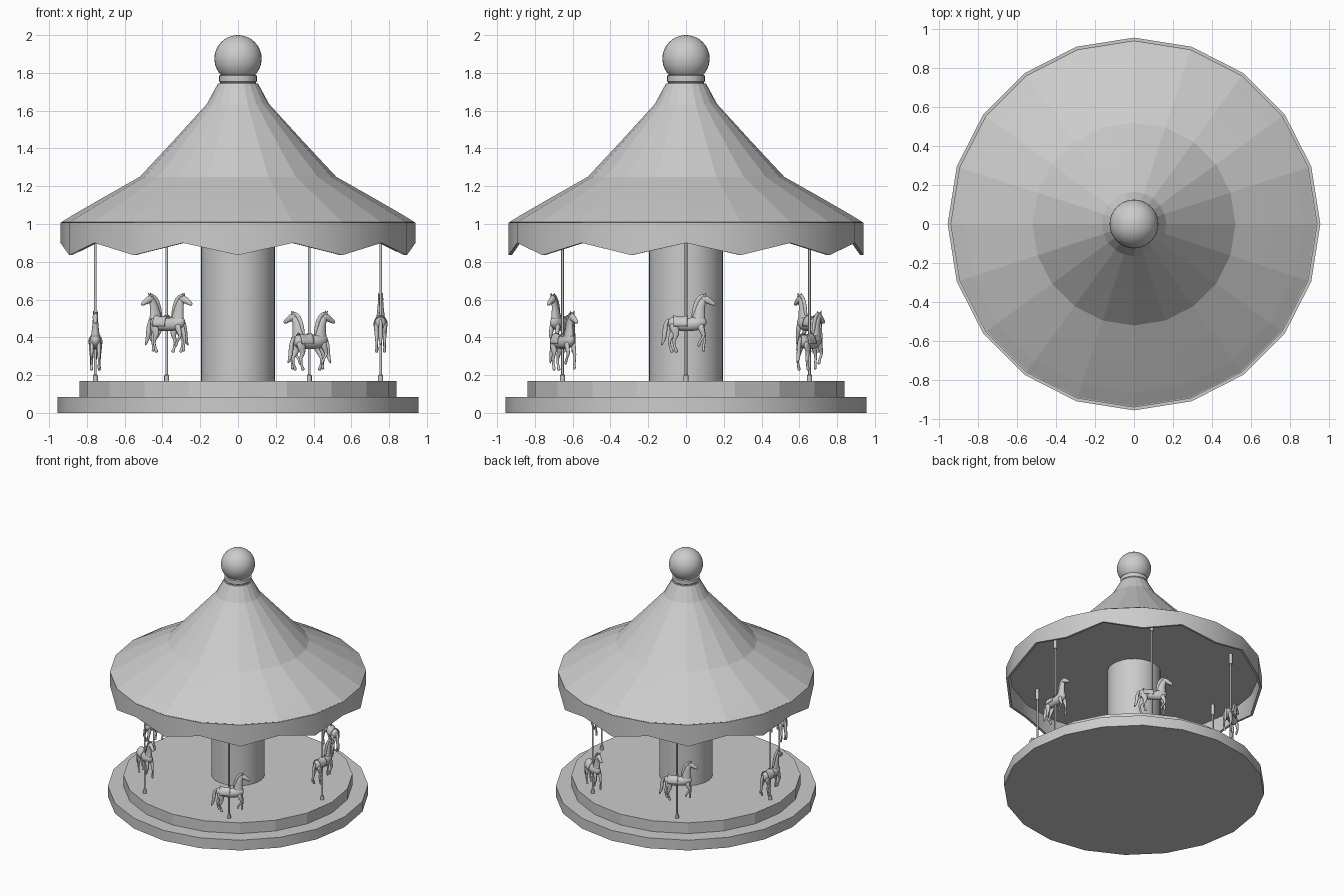
import bpy, bmesh, math
from mathutils import Matrix, Vector

if "Cube" in bpy.data.objects:
    bpy.data.objects.remove(bpy.data.objects["Cube"])

SIDES = 20


def add_object(name, mesh, matrix=None):
    ob = bpy.data.objects.new(name, mesh)
    bpy.context.collection.objects.link(ob)
    if matrix is not None:
        ob.matrix_world = matrix
    return ob


def finish(bm, name, smooth=False):
    bmesh.ops.recalc_face_normals(bm, faces=bm.faces)
    for f in bm.faces:
        f.smooth = smooth
    me = bpy.data.meshes.new(name)
    bm.to_mesh(me)
    bm.free()
    return me


def smooth_by_angle(ob, deg):
    bpy.ops.object.select_all(action='DESELECT')
    ob.select_set(True)
    bpy.context.view_layer.objects.active = ob
    bpy.ops.object.shade_smooth_by_angle(angle=math.radians(deg))


def lathe(name, profile, n=SIDES):
    """Closed solid of revolution from (radius, z) points."""
    bm = bmesh.new()
    rings = [[bm.verts.new((r * math.cos(2 * math.pi * i / n),
                            r * math.sin(2 * math.pi * i / n), z)) for i in range(n)]
             for r, z in profile]
    for a, b in zip(rings, rings[1:]):
        for i in range(n):
            j = (i + 1) % n
            bm.faces.new((a[i], a[j], b[j], b[i]))
    bm.faces.new(rings[0][::-1])
    bm.faces.new(rings[-1])
    return finish(bm, name)


def loft(bm, path, x=0.0, n=10):
    """Elliptical tube in the y-z plane; path points are (y, z, half depth, half width)."""
    rings = []
    for k, (y, z, h, w) in enumerate(path):
        p, q = path[max(k - 1, 0)], path[min(k + 1, len(path) - 1)]
        t = Vector((q[0] - p[0], q[1] - p[1])).normalized()
        ring = []
        for i in range(n):
            a = 2 * math.pi * i / n
            c, s = h * math.cos(a), w * math.sin(a)
            ring.append(bm.verts.new((x + s, y - t.y * c, z + t.x * c)))
        rings.append(ring)
    for a, b in zip(rings, rings[1:]):
        for i in range(n):
            j = (i + 1) % n
            bm.faces.new((a[i], a[j], b[j], b[i]))
    bm.faces.new(rings[0][::-1])
    bm.faces.new(rings[-1])


def tubes(name, *parts):
    bm = bmesh.new()
    for x, path in parts:
        loft(bm, path, x)
    return finish(bm, name, True)


# Stepped base
smooth_by_angle(add_object("base_step", lathe("base_step", [(0.955, 0), (0.955, 0.083)])), 30)
add_object("platform", lathe("platform", [(0.84, 0.083), (0.84, 0.17)]))

# Centre column
smooth_by_angle(add_object("centre_column", lathe("centre_column", [(0.195, 0.17), (0.195, 1.0)], 40)), 30)

# Tent roof with flat ceiling
add_object("roof", lathe("roof", [(0.925, 1.0), (0.935, 1.01), (0.865, 1.053), (0.70, 1.148),
                                  (0.52, 1.25), (0.34, 1.443), (0.165, 1.635), (0.105, 1.745)]))

# Zigzag valance
bm = bmesh.new()
rows = []
for i in range(SIDES):
    a = 2 * math.pi * i / SIDES
    low = 0.9 if i % 2 == 0 else 0.835
    if (i - 15) % 2 == 0:
        low = 0.835
    rows.append([bm.verts.new((r * math.cos(a), r * math.sin(a), z))
                 for r, z in ((0.94, 1.008), (0.94, low), (0.922, low), (0.922, 1.008))])
for i in range(SIDES):
    a, b = rows[i], rows[(i + 1) % SIDES]
    for k in range(4):
        m = (k + 1) % 4
        bm.faces.new((a[k], b[k], b[m], a[m]))
smooth_by_angle(add_object("valance", finish(bm, "valance")), 30)

# Finial collar and ball
smooth_by_angle(add_object("finial_collar", lathe(
    "finial_collar", [(0.095, 1.73), (0.095, 1.75), (0.1, 1.755), (0.1, 1.785), (0.09, 1.79)], 32)), 30)
bm = bmesh.new()
bmesh.ops.create_uvsphere(bm, u_segments=32, v_segments=20, radius=0.125)
add_object("finial_ball", finish(bm, "finial_ball", True), Matrix.Translation((0, 0, 1.875)))

# Horse parts, modelled once facing +y around the pole
body = tubes("horse_body", (0, [
    (-0.094, 0.478, 0.012, 0.012), (-0.086, 0.478, 0.030, 0.024), (-0.062, 0.474, 0.040, 0.034),
    (-0.03, 0.469, 0.037, 0.035), (0.01, 0.466, 0.035, 0.034), (0.05, 0.472, 0.041, 0.035),
    (0.08, 0.48, 0.038, 0.030), (0.10, 0.487, 0.024, 0.020), (0.108, 0.488, 0.01, 0.01)]))
head = tubes("horse_head", (0, [
    (0.064, 0.465, 0.038, 0.028), (0.068, 0.50, 0.038, 0.025), (0.072, 0.54, 0.029, 0.019),
    (0.080, 0.575, 0.023, 0.016), (0.092, 0.598, 0.019, 0.014), (0.102, 0.606, 0.01, 0.01)]),
    (0, [(0.082, 0.610, 0.010, 0.010), (0.092, 0.606, 0.021, 0.016), (0.112, 0.598, 0.021, 0.016),
         (0.132, 0.586, 0.014, 0.012), (0.147, 0.577, 0.012, 0.011), (0.155, 0.572, 0.006, 0.007)]),
    *[(s * 0.010, [(0.096, 0.612, 0.007, 0.005), (0.101, 0.625, 0.006, 0.004),
                   (0.107, 0.637, 0.001, 0.001)]) for s in (-1, 1)])
mane = tubes("horse_mane", (0, [
    (0.108, 0.622, 0.004, 0.006), (0.088, 0.624, 0.010, 0.008), (0.064, 0.603, 0.013, 0.009),
    (0.050, 0.570, 0.013, 0.009), (0.042, 0.535, 0.012, 0.009), (0.032, 0.505, 0.005, 0.006)]))
tail = tubes("horse_tail", (0, [
    (-0.085, 0.495, 0.007, 0.007), (-0.100, 0.490, 0.010, 0.008), (-0.110, 0.460, 0.013, 0.011),
    (-0.112, 0.420, 0.014, 0.012), (-0.118, 0.385, 0.011, 0.010), (-0.132, 0.355, 0.003, 0.003)]))


def hind(d):
    return [(-0.064, 0.478, 0.028, 0.014), (-0.062, 0.440, 0.026, 0.015), (-0.064 + d, 0.413, 0.015, 0.011),
            (-0.083 + d, 0.385, 0.009, 0.008), (-0.077 + d, 0.352, 0.006, 0.006),
            (-0.070 + d, 0.336, 0.008, 0.008), (-0.064 + d, 0.318, 0.012, 0.010)]


hind_legs = tubes("horse_hind_legs", (-0.021, hind(-0.008)), (0.021, hind(0.016)))
front_legs = tubes("horse_front_legs",
                   (-0.019, [(0.075, 0.475, 0.022, 0.012), (0.085, 0.435, 0.016, 0.012),
                             (0.099, 0.402, 0.010, 0.008), (0.097, 0.370, 0.007, 0.006),
                             (0.090, 0.345, 0.007, 0.007), (0.096, 0.323, 0.011, 0.009)]),
                   (0.019, [(0.075, 0.475, 0.022, 0.012), (0.082, 0.435, 0.016, 0.012),
                            (0.099, 0.410, 0.010, 0.008), (0.082, 0.388, 0.007, 0.006),
                            (0.069, 0.370, 0.007, 0.007), (0.066, 0.350, 0.010, 0.009)]))

# Saddle draped over the back
bm = bmesh.new()
grid = []
for y, lift in ((-0.066, 0.010), (-0.054, 0.004), (-0.03, 0.0), (-0.006, 0.002), (0.008, 0.009)):
    row = []
    for k in range(13):
        a = math.radians(-105 + 17.5 * k)
        row.append(bm.verts.new((0.038 * math.sin(a), y,
                                 0.469 + (0.041 + lift * max(math.cos(a), 0)) * math.cos(a))))
    grid.append(row)
for a, b in zip(grid, grid[1:]):
    for k in range(12):
        bm.faces.new((a[k], a[k + 1], b[k + 1], b[k]))
saddle = finish(bm, "saddle", True)

pole = lathe("pole", [(0.007, 0.17), (0.007, 1.0)], 12)
foot = lathe("pole_foot", [(0.013, 0.17), (0.013, 0.198), (0.008, 0.204)], 12)
sleeve = lathe("pole_sleeve", [(0.013, 0.915), (0.013, 1.0)], 12)

# Six poles and horses, alternating high and low
for i in range(6):
    ring = Matrix.Rotation(i * math.pi / 3, 4, 'Z') @ Matrix.Translation((0.755, 0, 0))
    for me in (pole, foot, sleeve):
        ob = add_object(f"{me.name}_{i + 1}", me, ring)
        if i == 0:
            smooth_by_angle(ob, 35)
    place = ring @ Matrix.Translation((0, 0, -0.095 * (i % 2)))
    for me in (body, head, mane, tail, hind_legs, front_legs, saddle):
        ob = add_object(f"{me.name}_{i + 1}", me, place)
        if me is saddle:
            ob.modifiers.new("thickness", 'SOLIDIFY').thickness = 0.005
        else:
            ob.modifiers.new("rounding", 'SUBSURF').levels = 1
            ob.modifiers["rounding"].render_levels = 1
